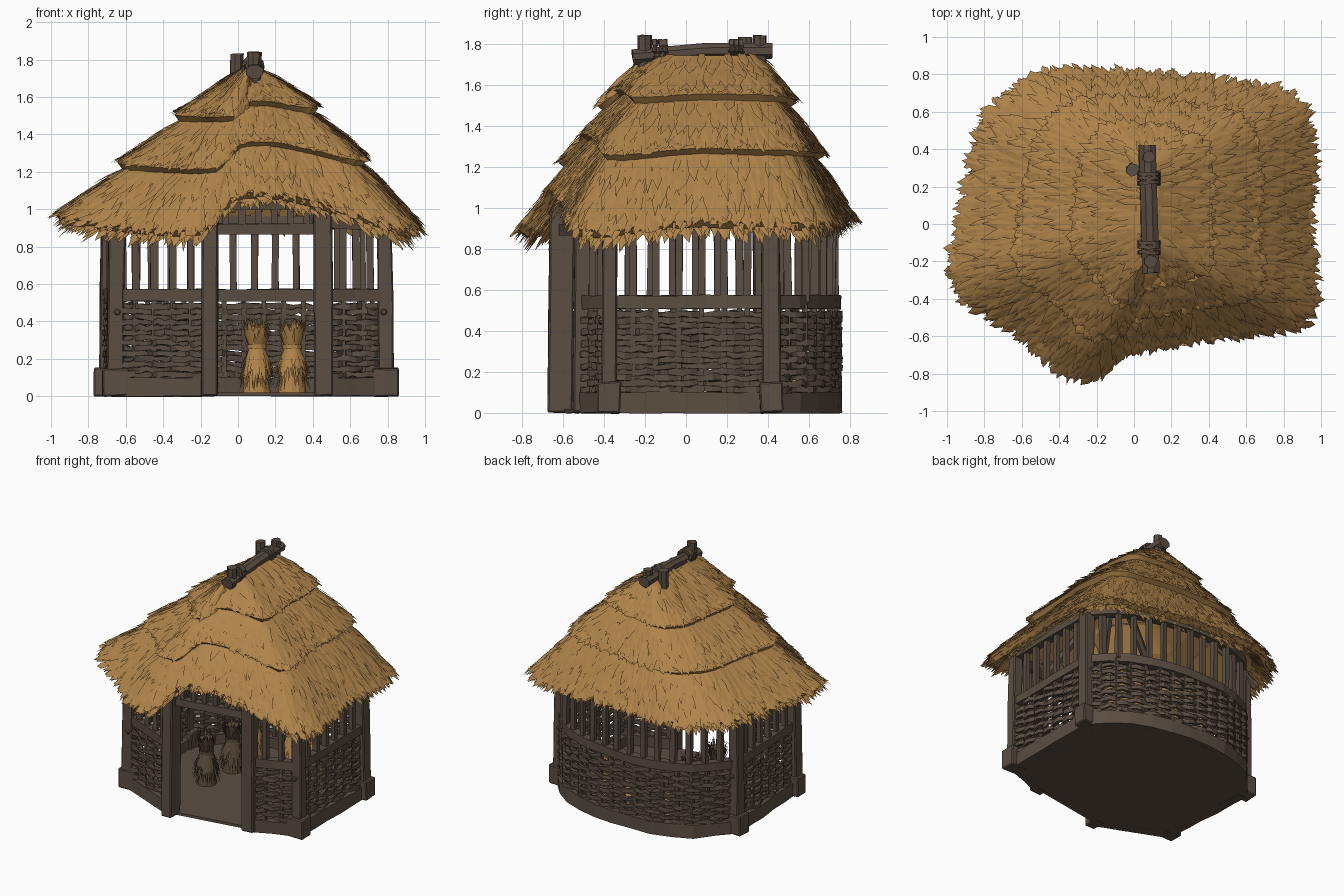
import bpy, bmesh, math, random
from mathutils import Vector as V

random.seed(4)
if bpy.data.objects.get("Cube"):
    bpy.data.objects.remove(bpy.data.objects["Cube"])


def material(name, rgb):
    m = bpy.data.materials.new(name)
    m.use_nodes = True
    m.diffuse_color = (*rgb, 1)
    bsdf = m.node_tree.nodes["Principled BSDF"]
    bsdf.inputs["Base Color"].default_value = (*rgb, 1)
    bsdf.inputs["Roughness"].default_value = 0.9
    return m


WOOD = material("weathered wood", (0.105, 0.076, 0.055))
STRAW = material("golden straw", (0.43, 0.23, 0.07))
DARK = material("dark dried straw", (0.1, 0.068, 0.042))


def finish(name, bm, mat, solid=True):
    if solid:
        bmesh.ops.recalc_face_normals(bm, faces=bm.faces)
    me = bpy.data.meshes.new(name)
    bm.to_mesh(me)
    bm.free()
    me.materials.append(mat)
    ob = bpy.data.objects.new(name, me)
    bpy.context.collection.objects.link(ob)
    return ob


def sweep(bm, pts, w, h, sides=4, jit=0.0):
    """Tube along a path, w across and h upward."""
    rings = []
    for i, p in enumerate(pts):
        d = (pts[min(i + 1, len(pts) - 1)] - pts[max(i - 1, 0)]).normalized()
        up = V((0, 0, 1)) if abs(d.z) < 0.9 else V((0, 1, 0))
        s = d.cross(up).normalized()
        u = s.cross(d)
        ring = []
        for k in range(sides):
            a = math.tau * (k + 0.5) / sides
            c = 1 / math.cos(math.pi / sides)
            q = p + s * math.cos(a) * c * w / 2 + u * math.sin(a) * c * h / 2
            ring.append(bm.verts.new(q + V([random.uniform(-jit, jit) for _ in "xyz"])))
        rings.append(ring)
    for r, t in zip(rings, rings[1:]):
        for k in range(sides):
            bm.faces.new((r[k], r[k - 1], t[k - 1], t[k]))
    bm.faces.new(rings[0])
    bm.faces.new(rings[-1][::-1])


def walk(path, step):
    """Evenly spaced (point, outward normal) pairs along a flat path."""
    pts = [V((*p, 0)) for p in path]
    total = sum((b - a).length for a, b in zip(pts, pts[1:]))
    n = max(2, round(total / step))
    out = []
    for i in range(n + 1):
        left = total * i / n
        for a, b in zip(pts, pts[1:]):
            seg = (b - a).length
            if left <= seg + 1e-6:
                d = (b - a) / seg
                out.append((a + d * left, V((d.y, -d.x, 0))))
                break
            left -= seg
    return out


# Ground plan, counter-clockwise from the right of the doorway
DOOR_R, CORNER_R, BACK_R = (0.45, -0.5), (0.78, -0.37), (0.78, 0.41)
BACK_L, CORNER_L, DOOR_L = (-0.69, 0.37), (-0.645, -0.39), (-0.15, -0.6)
ARC = [BACK_R, (0.64, 0.58), (0.37, 0.69), (0.05, 0.73), (-0.25, 0.71), (-0.5, 0.6), BACK_L]
WALLS = {"front_right": [DOOR_R, CORNER_R], "right": [CORNER_R, BACK_R], "back": ARC,
         "left": [BACK_L, CORNER_L], "front_left": [CORNER_L, DOOR_L]}


def z(h):
    return V((0, 0, h))


# Wall panels: rails, woven wattle and upper slats
for name, path in WALLS.items():
    bm = bmesh.new()
    line = [p for p, n in walk(path, 0.16)]
    for h, wide, tall in ((0.05, 0.075, 0.1), (0.54, 0.06, 0.065), (0.93, 0.06, 0.07)):
        sweep(bm, [p + z(h) for p in line], wide, tall, jit=0.004)
    finish(name + "_wall_rails", bm, WOOD)

    bm = bmesh.new()
    for row in range(14):
        pts = []
        for i, (p, n) in enumerate(walk(path, 0.035)):
            swing = 0.02 * math.sin(i * math.pi / 3 + row * math.pi) + 0.008
            pts.append(p + n * swing + z(0.115 + row * 0.028 + random.uniform(-0.007, 0.007)))
        sweep(bm, pts, 0.018, 0.03, jit=0.004)
    for p, n in walk(path, 0.105)[1:-1]:
        sweep(bm, [p + z(0.08), p + n * 0.008 + z(0.53)], 0.026, 0.026)
    finish(name + "_wall_wattle", bm, WOOD)

    bm = bmesh.new()
    for p, n in walk(path, 0.113)[1:-1]:
        lean = V((random.uniform(-0.006, 0.006), random.uniform(-0.006, 0.006), 0))
        sweep(bm, [p + z(0.54), p + lean + z(0.99)], random.uniform(0.03, 0.042), 0.035, jit=0.003)
    finish(name + "_wall_slats", bm, WOOD)

# Floor slab
bm = bmesh.new()
plan = [DOOR_R, CORNER_R] + ARC + [CORNER_L, DOOR_L]
low = [bm.verts.new((x, y, 0)) for x, y in plan]
top = [bm.verts.new((x, y, 0.02)) for x, y in plan]
bm.faces.new(low[::-1])
bm.faces.new(top)
for i in range(len(plan)):
    bm.faces.new((low[i - 1], low[i], top[i], top[i - 1]))
finish("floor", bm, WOOD)

# Posts, with foot blocks and pegs at the corners; rafters run from them to the ridge
POSTS = {"door_right": (DOOR_R, 0.1, 0.08), "door_left": (DOOR_L, 0.09, 0.12),
         "corner_right": (CORNER_R, 0.08, 0.075), "back_right": (BACK_R, 0.08, 0.09),
         "back_left": (BACK_L, 0.08, 0.09), "corner_left": (CORNER_L, 0.09, 0.09)}
rafters = bmesh.new()
for name, ((x, y), w, d) in POSTS.items():
    bm = bmesh.new()
    base = V((x, y, 0))
    out = base.normalized()
    sweep(bm, [base + out * 0.015, base + out * 0.01 + z(0.5), base + z(1.02)], w, d, jit=0.004)
    reach = 0.98
    if "door" not in name:
        reach = 1.13
        sweep(bm, [base + out * 0.012, base + out * 0.01 + z(0.15)], 0.14, 0.11, jit=0.005)
        sweep(bm, [base + z(0.45), base + V((0, math.copysign(0.06, y), 0.45))], 0.035, 0.035, sides=8)
    bev = finish(name + "_post", bm, WOOD).modifiers.new("worn edges", "BEVEL")
    bev.width, bev.segments = 0.008, 1
    sweep(rafters, [V((x * reach, y * reach, 0.9)), V((0.07, 0.08 + y * 0.4, 1.62))], 0.05, 0.05, sides=6)
finish("rafters", rafters, WOOD)

# Door lintel with short slats above it
bm = bmesh.new()
a, b = V((*DOOR_L, 0)), V((*DOOR_R, 0))
for h, tall in ((0.895, 0.055), (1.02, 0.04)):
    sweep(bm, [a + z(h), b + z(h)], 0.05, tall, jit=0.003)
for i in range(1, 7):
    p = a.lerp(b, i / 7)
    sweep(bm, [p + z(0.9), p + z(1.03)], 0.035, 0.03)
finish("door_lintel", bm, WOOD)

# Ridge beam, bindings and rafter stubs
bm = bmesh.new()
sweep(bm, [V((0.09, -0.26, 1.735)), V((0.08, 0.1, 1.765)), V((0.07, 0.42, 1.765))], 0.09, 0.075, 8, 0.003)
for x, y, lo, hi, r in ((0.085, -0.2, 1.66, 1.84, 0.065), (0.075, 0.36, 1.68, 1.84, 0.06),
                        (-0.012, 0.29, 1.66, 1.83, 0.065)):
    sweep(bm, [V((x, y, lo)), V((x + 0.005, y, hi))], r, r, 7, 0.003)
finish("ridge_beam", bm, WOOD)
bm = bmesh.new()
for y in (-0.15, -0.125, -0.1, 0.22, 0.245, 0.27):
    ring = [V((0.08 + 0.052 * math.cos(k * math.tau / 12), y + random.uniform(-0.005, 0.005),
               1.76 + 0.052 * math.sin(k * math.tau / 12))) for k in range(13)]
    sweep(bm, ring, 0.02, 0.022)
finish("ridge_bindings", bm, WOOD)

# Roof surface: a ridge oval blended down to an uneven, corner-rounded eave line
RAW = [V(p) for p in (
    (0, -0.65, 1.05), (0.25, -0.61, 1.04), (0.55, -0.56, 0.96), (0.96, -0.53, 0.82), (0.91, 0, 0.89),
    (0.95, 0.25, 0.88), (0.89, 0.68, 0.87), (0.2, 0.77, 0.91), (-0.5, 0.8, 0.91), (-0.81, 0.56, 0.92),
    (-0.9, 0.1, 0.93), (-0.99, -0.33, 0.91), (-0.6, -0.57, 0.86), (-0.36, -0.79, 0.84),
    (-0.2, -0.8, 0.84), (-0.1, -0.68, 0.97))]
EAVE = []
for p, q in zip(RAW, RAW[1:] + RAW[:1]):
    EAVE += [p.lerp(q, 0.17), p.lerp(q, 0.83)]
LENS = [(q - p).length for p, q in zip(EAVE, EAVE[1:] + EAVE[:1])]
TIERS = (0.0, 0.33, 0.64, 1.0)


def roof(a, t):
    left = (a % 1) * sum(LENS)
    i = 0
    while i < len(LENS) - 1 and left > LENS[i]:
        left -= LENS[i]
        i += 1
    e = EAVE[i].lerp(EAVE[(i + 1) % len(EAVE)], left / LENS[i])
    p = V((0.07 + 0.06 * e.x, 0.08 + 0.35 * e.y, 1.74)).lerp(e, t)
    return p + z(0.038 * (1 + e.x) * math.sin(math.pi * t))


def normal(a, t):
    d = roof(a + 0.025, t) - roof(a - 0.025, t)
    return (roof(a, t + 0.02) - roof(a, t)).cross(d).normalized()


def lift(t, k):
    return 0.004 + 0.042 * (t - TIERS[k]) / (TIERS[k + 1] - TIERS[k])


# Solid thatch body
bm = bmesh.new()
N, rings = 96, []
for k in range(3):
    for f in (0.003, 0.5, 0.93 if k == 2 else 1):
        t = TIERS[k] + (TIERS[k + 1] - TIERS[k]) * f
        rings.append([bm.verts.new(roof(i / N, t) + normal(i / N, t) * lift(t, k)) for i in range(N)])
for r, s in zip(rings, rings[1:]):
    for i in range(N):
        bm.faces.new((r[i - 1], s[i - 1], s[i], r[i]))
bm.faces.new(rings[0])
thick = finish("thatch_body", bm, STRAW).modifiers.new("thickness", "SOLIDIFY")
thick.thickness, thick.offset = 0.055, -1


def blade(bm, root, tip, n, half):
    """Pointed straw tuft with a slightly raised spine."""
    side = n.cross(tip - root).normalized() * half
    mid = root.lerp(tip, 0.55)
    r, t, m = (bm.verts.new(p) for p in (root, tip, mid + n * half * 0.2))
    for s in (-1, 1):
        e = [bm.verts.new(root + side * s * 0.75), bm.verts.new(mid + side * s)]
        bm.faces.new((r, e[0], e[1], m) if s < 0 else (r, m, e[1], e[0]))
        bm.faces.new((m, e[1], t) if s < 0 else (m, t, e[1]))


# Straw tufts laid in rows, with a hanging fringe at the eave
bm = bmesh.new()
rows = [(k, TIERS[k] + (TIERS[k + 1] - TIERS[k]) * j / 7, 0.0) for k in range(3) for j in range(7)]
rows += [(2, 0.9, d) for d in (0.02, 0.045, 0.07, 0.09)]
for k, t, drop in rows:
    count = int(180 * (0.2 + 0.8 * t))
    for i in range(count):
        a = (i + random.uniform(-0.5, 0.5)) / count
        t0 = t + random.uniform(-0.03, 0.03)
        t1 = min(t0 + random.uniform(0.11, 0.19), TIERS[k + 1] + random.uniform(-0.02, 0.03))
        n = normal(a, max(t0, 0.05))
        root = roof(a, t0) + n * (lift(t0, k) + 0.002 - drop)
        tip = roof(a + random.uniform(-0.008, 0.008), t1)
        tip += n * (lift(t1, k) + random.uniform(0.004, 0.024) - drop)
        blade(bm, root, tip - z(drop * 0.25), n, random.uniform(0.015, 0.028))
finish("thatch_tufts", bm, STRAW, solid=False)


# Sheaves standing inside
def sheaf(name, x, y, mat):
    bm = bmesh.new()
    c = V((x, y, 0))
    spokes = [V((math.cos(k * math.tau / 12), math.sin(k * math.tau / 12), 0)) for k in range(13)]
    prof = ((0.075, 0.02), (0.058, 0.12), (0.034, 0.26), (0.038, 0.32), (0.05, 0.37))
    loops = [[bm.verts.new(c + d * r + z(h)) for d in spokes[:12]] for r, h in prof]
    for r, s in zip(loops, loops[1:]):
        for k in range(12):
            bm.faces.new((r[k - 1], r[k], s[k], s[k - 1]))
    bm.faces.new(loops[-1])
    for i in range(130):
        a = random.uniform(0, math.tau)
        d = V((math.cos(a), math.sin(a), 0))
        blade(bm, c + d * 0.036 + z(0.27), c + d * random.uniform(0.075, 0.11) + z(random.uniform(0.02, 0.14)), d, 0.008)
        blade(bm, c + d * 0.034 + z(0.25), c + d * random.uniform(0.055, 0.085) + z(random.uniform(0.34, 0.43)), d, 0.008)
    sweep(bm, [c + d * 0.045 + z(0.265) for d in spokes], 0.014, 0.025)
    finish(name, bm, mat, solid=False)


for i, (x, y) in enumerate(((0.1, 0.53), (0.29, 0.52), (-0.22, 0.5))):
    sheaf(f"straw_sheaf_{i + 1}", x, y, STRAW)
for i, (x, y) in enumerate(((-0.23, -0.06), (-0.2, 0.22))):
    sheaf(f"dark_sheaf_{i + 1}", x, y, DARK)
